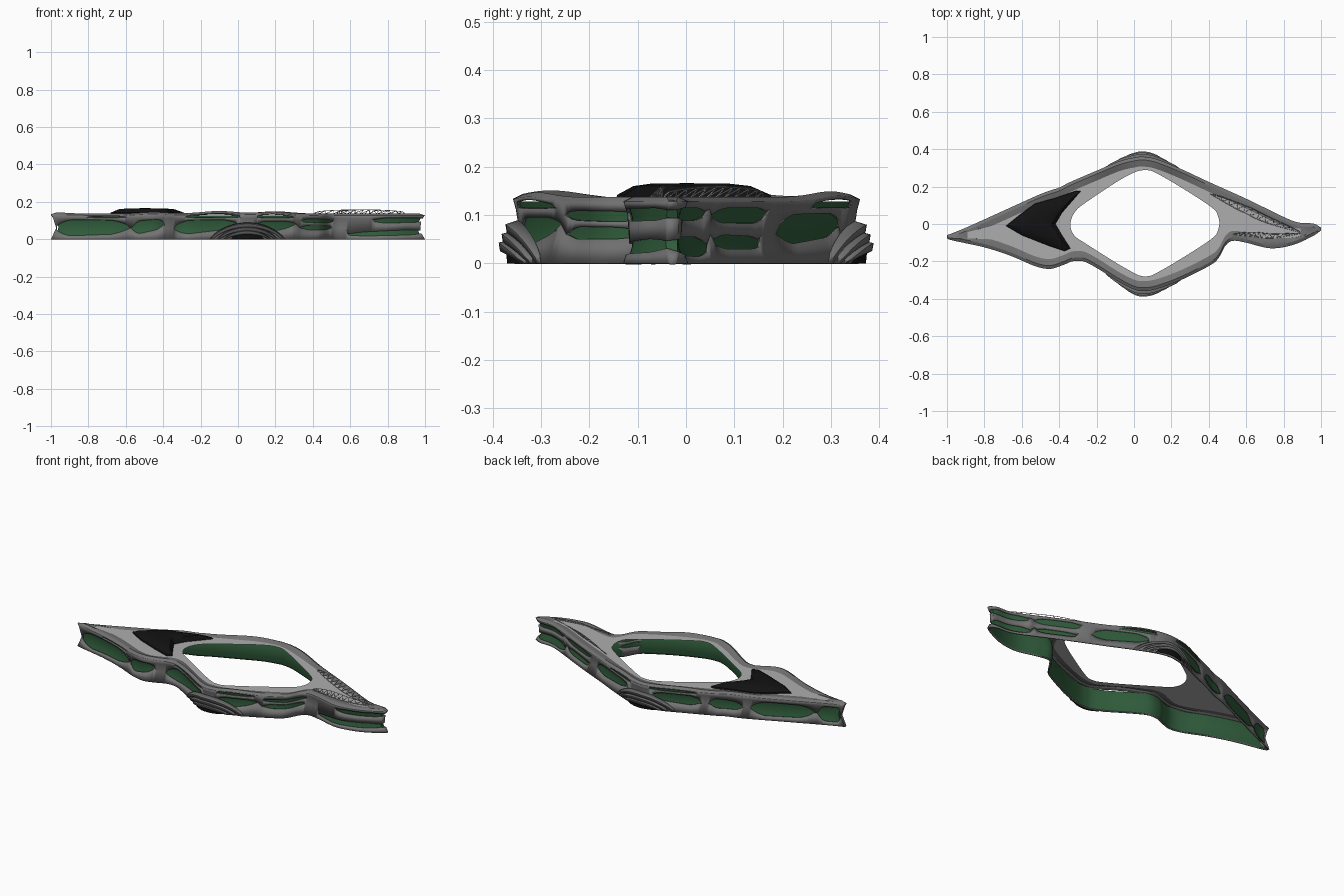
import bpy, bmesh, math
from mathutils import Vector

if "Cube" in bpy.data.objects:
    bpy.data.objects.remove(bpy.data.objects["Cube"])


def material(name, rgb):
    m = bpy.data.materials.new(name)
    m.diffuse_color = (*rgb, 1)
    m.use_nodes = True
    m.node_tree.nodes["Principled BSDF"].inputs["Base Color"].default_value = m.diffuse_color
    return m


GREEN = material("green_glass", (0.03, 0.11, 0.045))
BLACK = material("black_roof", (0.006, 0.006, 0.006))
LIGHT = material("light_roof", (0.42, 0.42, 0.42))
GREY = material("wall_grey", (0.17, 0.17, 0.17))


def spline(pts, n, closed=False):
    """Catmull-Rom through 2D points."""
    out, k = [], len(pts)
    for i in range(k if closed else k - 1):
        idx = [i - 1, i, i + 1, i + 2]
        idx = [j % k if closed else min(max(j, 0), k - 1) for j in idx]
        a, b, c, d = [Vector(pts[j]) for j in idx]
        for s in range(n):
            t = s / n
            out.append(0.5 * (2 * b + (c - a) * t + (2 * a - 5 * b + 4 * c - d) * t * t
                              + (3 * b - a - 3 * c + d) * t ** 3))
    return out if closed else out + [Vector(pts[-1])]


def finish(bm, name, mat, thick=0, angle=30):
    bmesh.ops.remove_doubles(bm, verts=bm.verts, dist=1e-5)
    me = bpy.data.meshes.new(name)
    bm.to_mesh(me)
    bm.free()
    ob = bpy.data.objects.new(name, me)
    bpy.context.collection.objects.link(ob)
    me.materials.append(mat)
    bpy.ops.object.select_all(action='DESELECT')
    ob.select_set(True)
    bpy.context.view_layer.objects.active = ob
    bpy.ops.object.shade_smooth_by_angle(angle=math.radians(angle))
    if thick:
        mod = ob.modifiers.new("thickness", 'SOLIDIFY')
        mod.thickness, mod.offset = thick, -1
    return ob


def strips(name, row_pairs, mat, closed=True, thick=0):
    """Skin each pair of point rows with quads."""
    bm = bmesh.new()
    for lo, hi in row_pairs:
        a, b = [[bm.verts.new(p) for p in r] for r in (lo, hi)]
        n = len(a)
        for i in range(n if closed else n - 1):
            j = (i + 1) % n
            if (lo[i] - hi[i]).length + (lo[j] - hi[j]).length > 1e-4:
                bm.faces.new((a[i], a[j], b[j], b[i]))
    return finish(bm, name, mat, thick)


# Plan outline: front and back walls, both running along x
front = spline([(-1, -.075), (-.97, -.088), (-.8, -.125), (-.66, -.17), (-.53, -.225), (-.45, -.24),
                (-.38, -.22), (-.33, -.2), (-.27, -.2), (-.2, -.235), (-.08, -.31), (0, -.35),
                (.05, -.358), (.12, -.348), (.25, -.3), (.4, -.225), (.45, -.185), (.49, -.115),
                (.53, -.09), (.6, -.1), (.73, -.13), (.85, -.112), (.95, -.068), (1, -.035)], 8)
back = spline([(-1, -.06), (-.9, -.02), (-.7, .07), (-.5, .16), (-.4, .195), (-.34, .225), (-.2, .285),
               (-.08, .335), (0, .355), (.05, .36), (.12, .347), (.25, .295), (.4, .225), (.6, .135),
               (.8, .038), (.88, .008), (.96, .002), (1, -.02)], 10)
hole = spline([(-.34, 0), (-.315, .065), (-.25, .12), (-.05, .25), (.06, .288), (.16, .25), (.4, .1),
               (.45, .04), (.45, -.03), (.4, -.09), (.16, -.24), (.06, -.28), (-.04, -.24),
               (-.25, -.11), (-.32, -.06)], 8, True)
columns = [(p.x, 0) for p in front] + [(p.x, 1) for p in reversed(back)]


def wall_y(x, side):
    pts = back if side else front
    for a, b in zip(pts, pts[1:]):
        if x <= b.x and b.x > a.x:
            return a.y + (b.y - a.y) * (x - a.x) / (b.x - a.x)
    return pts[-1].y


def point(x, side, z, d=0.0, pull=0.0):
    """Point on the wall, moved inwards by d and away from the tips by pull."""
    x -= math.copysign(max(0, abs(x) - .7) / .3 * pull, x)
    yf, yb = wall_y(x, 0), wall_y(x, 1)
    d = min(d, .3 * (yb - yf))
    return Vector((x, yb - d if side else yf + d, z))


def bump(x, side):
    peaks = ((-.45, .008, .1), (-.1, .014, .13), (.19, .010, .1), (-1, .006, .1))
    if side:
        peaks = ((-.12, .010, .14), (.2, .012, .12), (-.45, .006, .1))
    return sum(h * math.exp(-((x - c) / w) ** 2) for c, h, w in peaks)


# Windows: x0, x1, low0, high0, low1, high1 (two tiers on each side)
LOW = [[(-1, -.58, .015, .105, .03, .1), (-.565, -.395, .022, .095, .06, .11),
        (-.34, -.005, .02, .1, .06, .105), (.085, .31, .02, .095, .07, .095),
        (.34, .5, .05, .075, .05, .075), (.58, 1.03, .015, .035, .025, .055)],
       [(-1, -.87, .02, .105, .02, .105), (-.85, -.52, .03, .1, .02, .105),
        (-.48, -.31, .04, .085, .04, .1), (-.27, -.02, .04, .1, .06, .105),
        (.16, .45, .06, .105, .035, .1), (.52, .74, .03, .055, .03, .06),
        (.76, 1.03, .012, .055, .02, .055)]]
HIGH = [[(-.82, -.6, .114, .123, .114, .12), (-.28, .01, .113, .124, .115, .122),
         (.1, .3, .113, .122, .113, .12), (.33, .51, .09, .108, .085, .108),
         (.72, 1.03, .086, .112, .09, .115)],
        [(-.25, 0, .114, .122, .114, .122), (.12, .32, .114, .122, .114, .12),
         (.5, .75, .083, .115, .083, .115), (.77, 1.03, .088, .115, .09, .115)]]


def tier(windows, x, rest):
    for x0, x1, l0, h0, l1, h1 in windows:
        if x0 < x < x1:
            t = (x - x0) / (x1 - x0)
            lo, hi = l0 + (l1 - l0) * t, h0 + (h1 - h0) * t
            e = min(1, 1.25 * math.sin(math.pi * t) ** .55)
            mid = (lo + hi) / 2
            return mid + (lo - mid) * e, mid + (hi - mid) * e
    return rest, rest


def bow(z):
    return .014 * math.sin(math.pi * min(1, z / .13))


# Grey outer skin with window openings
rows = [[] for _ in range(6)]
for x, s in columns:
    l1, u1 = tier(LOW[s], x, .06)
    l2, u2 = tier(HIGH[s], x, .112)
    l2, u2 = max(l2, u1), max(u2, u1)
    k = bump(x, s)
    for r, z in zip(rows, (0, l1, u1, l2, u2 + (k if u2 > .118 else 0), .128 + k)):
        r.append(point(x, s, z, bow(z), 2 * bow(z)))
strips("wall_skin", [(rows[0], rows[1]), (rows[2], rows[3]), (rows[4], rows[5])], GREY, thick=.006)

# Green glass behind the skin
glass = [[point(x, s, z, bow(z) + .008, 2 * bow(z) + .012) for x, s in columns]
         for z in (.004, .035, .065, .095, .128)]
strips("glass_wall", list(zip(glass, glass[1:])), GREEN)

# Undulating roof rim
rim = [[point(x, s, .128 + bump(x, s)) for x, s in columns],
       [point(x, s, .137 + bump(x, s), .018, .03) for x, s in columns],
       [point(x, s, .136 + .4 * bump(x, s), .038, .07) for x, s in columns],
       [point(x, s, .134, .053, .11) for x, s in columns]]
strips("roof_rim", list(zip(rim, rim[1:])), GREY)

# Light roof plate around the courtyard
bm = bmesh.new()
for loop in (rim[3], [Vector((p.x, p.y, .134)) for p in hole]):
    vs = [bm.verts.new(p) for p in loop]
    for i, v in enumerate(vs):
        bm.edges.new((v, vs[(i + 1) % len(vs)]))
bmesh.ops.remove_doubles(bm, verts=bm.verts, dist=1e-4)
bmesh.ops.triangle_fill(bm, edges=bm.edges[:], use_beauty=True, normal=(0, 0, 1))
finish(bm, "roof_plate", LIGHT)

# Raised black chevron roof
chevron = [(-.685, -.01), (-.6, -.06), (-.46, -.115), (-.37, -.145), (-.34, -.13), (-.385, -.06),
           (-.42, 0), (-.385, .06), (-.285, .175), (-.31, .178), (-.42, .14), (-.53, .11), (-.61, .05)]
rings = [[Vector((-.5 + (x + .5) * f, y * f, z)) for x, y in chevron]
         for f, z in ((1, .134), (.98, .142), (.75, .16), (.5, .165), (0, .166))]
strips("chevron_roof", list(zip(rings, rings[1:])), BLACK)

# Layered entrance canopies at the front and back corners
for side, label in ((0, "front"), (1, "back")):
    out = 1 if side else -1
    ts = [-1 + i / 12 for i in range(25)]

    def arch(w, h, p, lift=0.0):
        return [Vector((.05 + w * t, wall_y(.05 + w * t, side) + out * p * (1 - t * t) ** .5,
                        lift + h * (1 - t * t) ** .8)) for t in ts]

    for k, (w, h, p) in enumerate(((.2, .088, .014), (.16, .068, .022), (.125, .05, .028))):
        a, b, c = arch(w, h, -.012), arch(w * .97, h - .008, p), arch(w * .9, h - .024, p - .003)
        strips(f"{label}_canopy_{k + 1}", [(a, b), (b, c)], GREY, False, .002)
    strips(f"{label}_entrance", [(arch(.09, 0, .012), arch(.09, .042, .016))], BLACK, False)

# Lattice trusses over the narrow wing
trusses = [([(.41, .16), (.55, .08), (.7, .01), (.89, -.045)], (.03, .03)),
           ([(.53, -.055), (.63, -.065), (.74, -.075), (.89, -.05)], (0, .025))]
for k, (path, off) in enumerate(trusses):
    pts = spline(path, 8)
    base = [Vector((p.x, p.y, .137)) for p in pts]
    top = [Vector((p.x + off[0] * math.sin(math.pi * i / 24), p.y + off[1] * math.sin(math.pi * i / 24),
                   .14 + .018 * math.sin(math.pi * i / 24) ** .5)) for i, p in enumerate(pts)]
    zigzag = [(top if i % 2 else base)[i] for i in range(len(pts))]
    cu = bpy.data.curves.new(f"truss_{k + 1}", 'CURVE')
    cu.dimensions = '3D'
    cu.bevel_depth, cu.bevel_resolution = .0018, 0
    for line in (base, top, zigzag):
        sp = cu.splines.new('POLY')
        sp.points.add(len(line) - 1)
        for q, v in zip(sp.points, line):
            q.co = (*v, 1)
    cu.materials.append(LIGHT)
    bpy.context.collection.objects.link(bpy.data.objects.new(f"truss_{k + 1}", cu))
